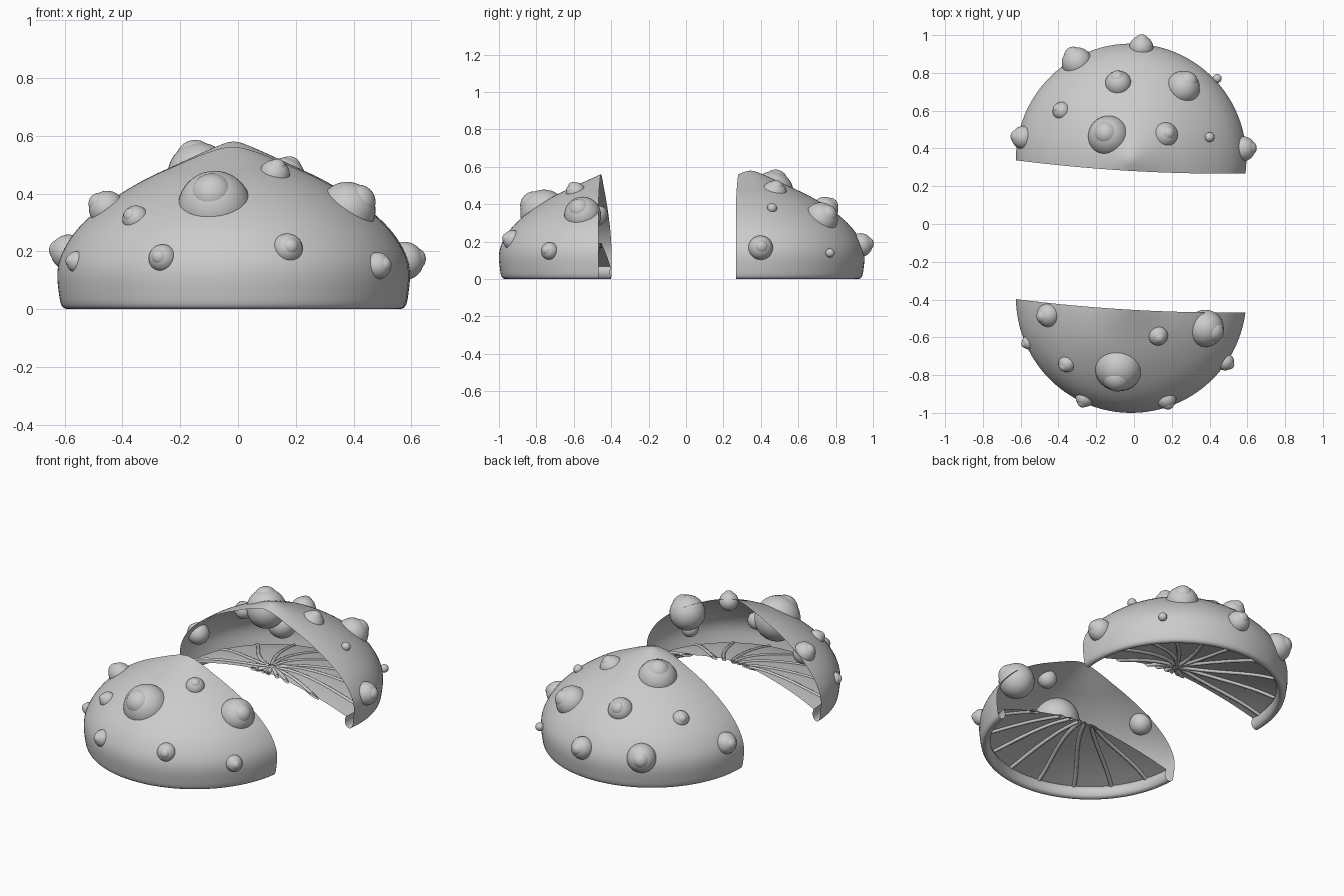
import bpy, bmesh
from math import sin, cos, pi
from mathutils import Vector

if "Cube" in bpy.data.objects:
    bpy.data.objects.remove(bpy.data.objects["Cube"])

AXIS_X = -0.015
FRONT_Y, BACK_Y = -0.39, 0.345

# outer dome and rolled lip (radius, height), then the gill membrane
DOME = [(0.0, .58), (.03, .574), (.10, .545), (.215, .492), (.30, .452),
        (.39, .40), (.48, .335), (.55, .265), (.595, .19), (.61, .125),
        (.604, .05), (.595, .012), (.578, .001), (.56, .008), (.55, .03), (.551, .05), (.558, .068)]
GILL = [(.558, .068), (.45, .105), (.33, .138), (.2, .166), (.1, .181), (0.0, .188)]


def smooth_path(points, steps=4):
    """Catmull-Rom interpolation through the points."""
    pts = [Vector(p) for p in points]
    pts = [2 * pts[0] - pts[1]] + pts + [2 * pts[-1] - pts[-2]]
    out = []
    for a, b, c, d in zip(pts, pts[1:], pts[2:], pts[3:]):
        for k in range(steps):
            t = k / steps
            out.append(0.5 * (2 * b + (c - a) * t + (2 * a - 5 * b + 4 * c - d) * t * t
                              + (3 * b - a - 3 * c + d) * t ** 3))
    return out + [pts[-2]]


def lathe(bm, profile, segs=96):
    rings = []
    for r, z in profile:
        if abs(r) < 1e-5:
            rings.append([bm.verts.new((0, 0, z))] * segs)
        else:
            rings.append([bm.verts.new((r * cos(2 * pi * j / segs), r * sin(2 * pi * j / segs), z))
                          for j in range(segs)])
    for a, b in zip(rings, rings[1:]):
        for j in range(segs):
            k = (j + 1) % segs
            bm.faces.new(list(dict.fromkeys((a[j], b[j], b[k], a[k]))))


def gill_height(r):
    for (r1, z1), (r0, z0) in zip(GILL, GILL[1:]):
        if r0 <= r <= r1:
            return z0 + (z1 - z0) * (r - r0) / (r1 - r0)
    return GILL[0][1]


def rib(bm, angle, swirl, sides=8, steps=18):
    path = []
    for i in range(steps + 1):
        r = .02 + .535 * i / steps
        a = angle + swirl * (1 - r / .555) ** 2
        path.append(Vector((r * cos(a), r * sin(a), gill_height(r) - .002)))
    rings = []
    for i, p in enumerate(path):
        d = (path[min(i + 1, steps)] - path[max(i - 1, 0)]).normalized()
        side = d.cross(Vector((0, 0, 1))).normalized()
        up = side.cross(d)
        rings.append([bm.verts.new(p + .011 * (side * cos(2 * pi * k / sides) + up * sin(2 * pi * k / sides)))
                      for k in range(sides)])
    for a, b in zip(rings, rings[1:]):
        for k in range(sides):
            n = (k + 1) % sides
            bm.faces.new((a[k], a[n], b[n], b[k]))


def finish(bm, name, loc):
    mesh = bpy.data.meshes.new(name)
    bm.to_mesh(mesh)
    bm.free()
    for f in mesh.polygons:
        f.use_smooth = True
    ob = bpy.data.objects.new(name, mesh)
    ob.location = loc
    bpy.context.collection.objects.link(ob)


def cut(bm, keep_back):
    """Slice along a gently curved wall by straightening it first."""
    def wall(x):
        return .057 * x * x - .0575 * x - .064
    for v in bm.verts:
        v.co.y -= wall(v.co.x)
    bmesh.ops.bisect_plane(bm, geom=bm.verts[:] + bm.edges[:] + bm.faces[:], dist=1e-5,
                           plane_co=(0, 0, 0), plane_no=(0, 1, 0),
                           clear_inner=keep_back, clear_outer=not keep_back)
    for v in bm.verts:
        v.co.y += wall(v.co.x)


# two halves of the sliced cap, each with shell, gill membrane and ribs
for side, y, keep_back in (("front", FRONT_Y, False), ("back", BACK_Y, True)):
    for part in ("cap_shell", "gill_membrane", "gill_ribs"):
        bm = bmesh.new()
        if part == "cap_shell":
            lathe(bm, smooth_path(DOME))
        elif part == "gill_membrane":
            lathe(bm, smooth_path(GILL))
        else:
            for i in range(17):
                rib(bm, 2 * pi * (i + .3) / 17, .35 + .15 * sin(i * 2.3))
        cut(bm, keep_back)
        finish(bm, side + "_" + part, (AXIS_X, y, 0))


def ball(name, loc, r):
    bm = bmesh.new()
    bmesh.ops.create_uvsphere(bm, u_segments=32, v_segments=20, radius=r)
    finish(bm, name, loc)


# round spots sunk through the shell, each with a smaller bump: x, y, z, radius
SPOTS = {
    "front": [(-.465, -.485, .355, .059), (-.565, -.63, .165, .035), (-.36, -.745, .317, .044),
              (-.085, -.782, .37, .12), (-.265, -.93, .178, .046), (.13, -.595, .475, .05),
              (.395, -.56, .355, .093), (.492, -.735, .152, .044), (.175, -.937, .212, .05)],
    "back": [(-.31, .87, .185, .077), (.04, .948, .185, .06), (-.085, .755, .38, .066),
             (.27, .735, .33, .085), (.44, .77, .14, .024), (-.39, .603, .345, .046),
             (-.14, .47, .49, .104), (.17, .475, .47, .065), (.40, .46, .38, .026),
             (-.6, .46, .20, .058), (.592, .40, .17, .062)],
}
for side, spots in SPOTS.items():
    axis = Vector((AXIS_X, FRONT_Y if side == "front" else BACK_Y, .05))
    for i, (x, y, z, r) in enumerate(spots):
        p = Vector((x, y, z))
        out = (p - axis).normalized()
        if r < .03:
            ball(f"{side}_spot_{i + 1}", p, r)
        else:
            ball(f"{side}_spot_{i + 1}", p - out * r * .25, r * 1.06)
            ball(f"{side}_spot_bump_{i + 1}", p + out * r * .3, r * .64)
